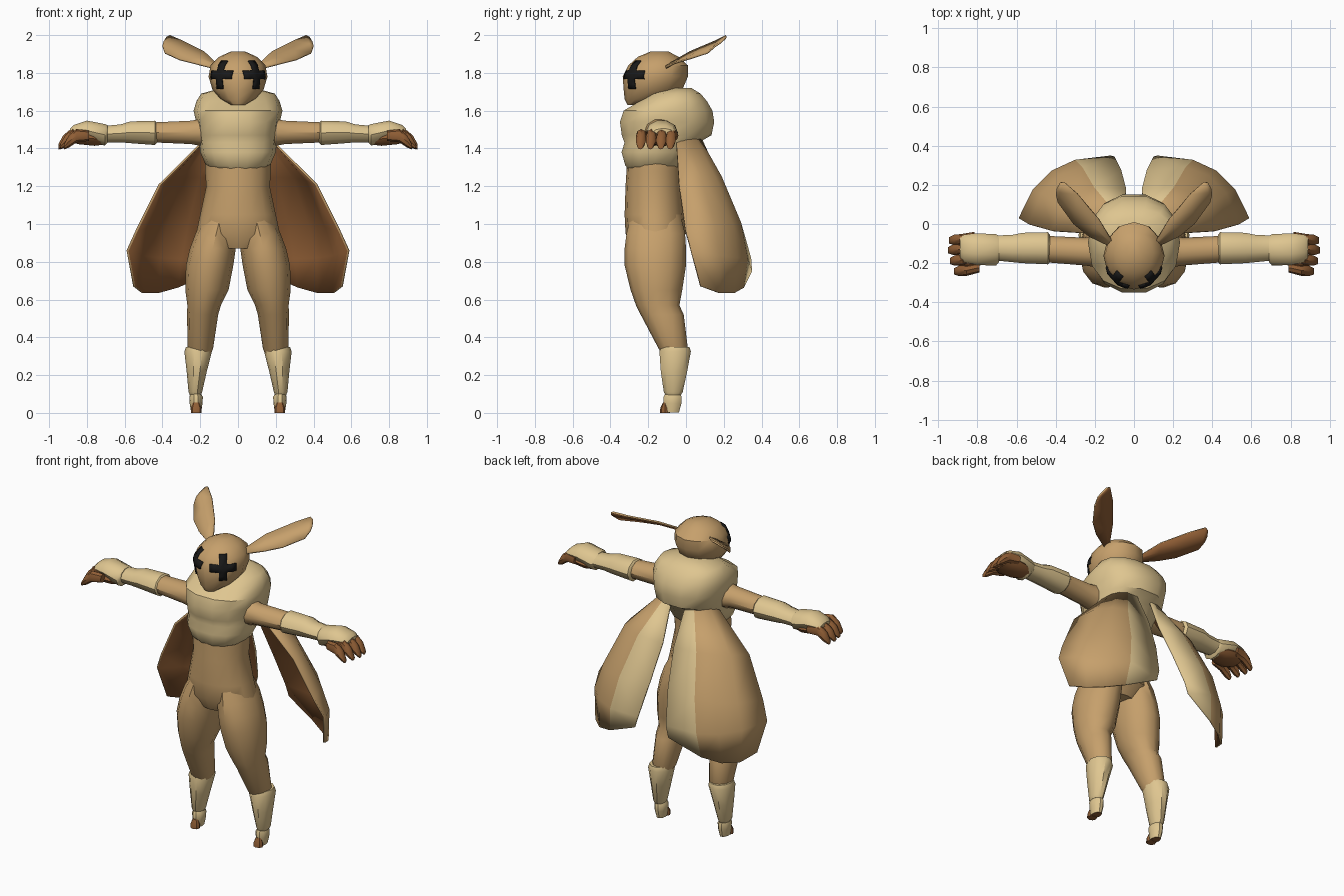
import bpy, bmesh, math
from mathutils import Vector
from mathutils.bvhtree import BVHTree

if "Cube" in bpy.data.objects:
    bpy.data.objects.remove(bpy.data.objects["Cube"])


def material(name, rgb):
    m = bpy.data.materials.new(name)
    m.diffuse_color = [c ** 2.2 for c in rgb] + [1]
    m.use_nodes = True
    m.node_tree.nodes["Principled BSDF"].inputs["Base Color"].default_value = m.diffuse_color
    return m


TAN = material("tan", (.77, .62, .42))
CREAM = material("cream", (.87, .77, .56))
BROWN = material("brown", (.56, .37, .22))
BLACK = material("black", (.12, .12, .12))


def finish(name, bm, mats, mirror=False, angle=40):
    me = bpy.data.meshes.new(name)
    bm.to_mesh(me)
    bm.free()
    for m in mats:
        me.materials.append(m)
    ob = bpy.data.objects.new(name, me)
    bpy.context.collection.objects.link(ob)
    bpy.ops.object.select_all(action='DESELECT')
    ob.select_set(True)
    bpy.context.view_layer.objects.active = ob
    bpy.ops.object.shade_smooth_by_angle(angle=math.radians(angle))
    if mirror:
        ob.modifiers.new("mirror", 'MIRROR').use_mirror_merge = False
    return ob


def loft(name, mats, rings, axis='z', n=12, power=1.0, mirror=False, rule=None):
    """Skin oval rings (t, a0, a1, b0, b1); a,b are x,y along z, or y,z along x."""
    bm = bmesh.new()
    loops = []
    for t, a0, a1, b0, b1 in rings:
        loop = []
        for i in range(n):
            w = 2 * math.pi * i / n
            c, s = math.cos(w), math.sin(w)
            a = (a0 + a1) / 2 + (a1 - a0) / 2 * math.copysign(abs(c) ** power, c)
            b = (b0 + b1) / 2 + (b1 - b0) / 2 * math.copysign(abs(s) ** power, s)
            loop.append(bm.verts.new((a, b, t) if axis == 'z' else (t, a, b)))
        loops.append(loop)
    for p, q in zip(loops, loops[1:]):
        for i in range(n):
            j = (i + 1) % n
            bm.faces.new((p[i], p[j], q[j], q[i]))
    bm.faces.new(loops[0])
    bm.faces.new(loops[-1])
    bmesh.ops.recalc_face_normals(bm, faces=bm.faces)
    if rule:
        for f in bm.faces:
            f.material_index = rule(f)
    return finish(name, bm, mats, mirror)


def sheet(name, mats, rows, outward, thickness, offset, strip=None):
    """Grid of points, thickened; the hidden side takes the later materials."""
    bm = bmesh.new()
    g = [[bm.verts.new(p) for p in r] for r in rows]
    for r, s in zip(g, g[1:]):
        for i in range(len(r) - 1):
            f = bm.faces.new((r[i], r[i + 1], s[i + 1], s[i]))
            f.material_index = 1 if i == strip else 0
    bm.normal_update()
    if sum((f.normal.dot(Vector(outward)) for f in bm.faces)) < 0:
        bmesh.ops.reverse_faces(bm, faces=bm.faces)
    ob = finish(name, bm, mats, angle=25)
    so = ob.modifiers.new("thickness", 'SOLIDIFY')
    so.thickness, so.offset, so.material_offset = thickness, -1, offset
    ob.modifiers.new("mirror", 'MIRROR').use_mirror_merge = False


# torso and fluffy chest
loft("torso", [TAN], [
    (.87, -.13, .13, -.28, -.06), (.95, -.222, .222, -.32, 0), (1.05, -.20, .20, -.325, -.01),
    (1.2, -.168, .168, -.32, -.02), (1.28, -.175, .175, -.315, -.02), (1.42, -.17, .17, -.31, 0)], n=16)
loft("chest_fluff", [CREAM], [
    (1.28, -.12, .12, -.30, -.05), (1.31, -.17, .17, -.325, -.01), (1.38, -.20, .20, -.345, .03),
    (1.43, -.205, .205, -.33, .07), (1.47, -.212, .212, -.345, .14), (1.54, -.222, .222, -.355, .155),
    (1.60, -.235, .235, -.335, .145), (1.65, -.22, .22, -.25, .115), (1.69, -.195, .195, -.19, .08),
    (1.72, -.09, .09, -.10, .03)], n=14, power=.85)

# head
head = loft("head", [TAN], [
    (1.63, -.04, .04, -.31, -.22), (1.66, -.09, .09, -.325, -.10), (1.71, -.135, .135, -.33, -.02),
    (1.78, -.156, .156, -.335, .01), (1.84, -.145, .145, -.305, .01), (1.885, -.10, .10, -.255, -.04),
    (1.912, -.04, .04, -.19, -.09)])

# cross-shaped eyes laid onto the head surface
tree = BVHTree.FromPolygons([v.co for v in head.data.vertices],
                            [list(p.vertices) for p in head.data.polygons])
normal = Vector((.6, -.79, .08)).normalized()
side = Vector((0, 0, 1)).cross(normal).normalized()
up = normal.cross(side)
steps = [-.077, -.05, -.023, 0, .023, .05, .077]
bm = bmesh.new()
grid = {}
for i, a in enumerate(steps):
    for j, b in enumerate(steps):
        start = Vector((.088, -.275, 1.79)) + side * a + up * b + normal * .3
        hit = tree.ray_cast(start, -normal)[0]
        if hit:
            grid[i, j] = bm.verts.new(hit + normal * .008)
for i in range(6):
    for j in range(6):
        key = [(i, j), (i + 1, j), (i + 1, j + 1), (i, j + 1)]
        if (i in (2, 3) or j in (2, 3)) and all(k in grid for k in key):
            bm.faces.new([grid[k] for k in key])
bmesh.ops.delete(bm, geom=[v for v in bm.verts if not v.link_faces], context='VERTS')
bm.normal_update()
eye = finish("eyes", bm, [BLACK])
eye.modifiers.new("thickness", 'SOLIDIFY').thickness = .008
eye.modifiers.new("mirror", 'MIRROR').use_mirror_merge = False

# leaf-shaped antennae: back edge, middle rib, front edge
sheet("antennae", [TAN, BROWN], [
    [(.10, -.11, 1.84), (.105, -.12, 1.835), (.115, -.12, 1.825)],
    [(.18, .02, 1.915), (.20, -.02, 1.88), (.23, -.065, 1.855)],
    [(.29, .15, 1.97), (.30, .07, 1.92), (.31, .00, 1.875)],
    [(.36, .21, 2.0), (.38, .16, 1.955), (.39, .11, 1.91)],
    [(.38, .207, 1.99), (.395, .18, 1.965), (.40, .15, 1.945)]], (0, -.5, 1), .01, 1)

# curved wing cases: outer edge, middle, inner edge of each row
wing = [((.20, -.05, 1.43), (.14, .05, 1.46), (.05, .09, 1.44)),
        ((.42, -.035, 1.21), (.29, .16, 1.25), (.04, .18, 1.24)),
        ((.54, .0, .97), (.37, .255, 1.0), (.065, .275, 1.02)),
        ((.59, .03, .86), (.41, .28, .82), (.10, .345, .82)),
        ((.555, .08, .67), (.42, .26, .635), (.12, .35, .75))]
rows = []
for o, m, e in wing:
    o, m, e = Vector(o), Vector(m), Vector(e)
    c = m * 2 - (o + e) / 2
    rows.append([o * (1 - t) ** 2 + c * 2 * t * (1 - t) + e * t * t for t in (0, .25, .48, .7, 1)])
sheet("wing_cases", [TAN, CREAM, BROWN, BROWN], rows, (.5, 1, .3), .012, 2, strip=3)

# legs, boots and toes
loft("legs", [TAN], [
    (.30, .15, .25, -.12, -.01), (.34, .132, .266, -.145, .01), (.52, .105, .27, -.24, -.012),
    (.57, .09, .268, -.265, -.035), (.65, .05, .279, -.293, -.02), (.78, .025, .276, -.325, 0),
    (.87, .012, .255, -.325, 0), (.95, .005, .225, -.315, -.005), (1.05, .01, .17, -.29, -.03)],
    mirror=True)
loft("boots", [CREAM], [
    (.095, .195, .255, -.11, -.025), (.11, .19, .262, -.12, -.015), (.22, .165, .272, -.137, .01),
    (.325, .138, .284, -.145, .03), (.35, .145, .275, -.135, .022)], n=10, mirror=True)
loft("feet", [CREAM, BROWN], [
    (.003, .195, .248, -.115, -.035), (.05, .188, .256, -.12, -.022), (.085, .186, .258, -.122, -.02),
    (.105, .20, .25, -.11, -.03)], n=10, mirror=True, rule=lambda f: int(f.normal.z < -.9))
loft("toes", [BROWN], [
    (0, .192, .25, -.138, -.085), (.025, .192, .25, -.136, -.088), (.055, .205, .238, -.122, -.10)],
    n=8, mirror=True)

# arms, sleeves, cuffs
loft("arms", [TAN], [
    (.14, -.23, -.05, 1.40, 1.57), (.25, -.212, -.07, 1.42, 1.55), (.46, -.195, -.06, 1.43, 1.54)],
    'x', n=10, mirror=True)
loft("sleeves", [CREAM], [
    (.43, -.195, -.055, 1.425, 1.54), (.44, -.206, -.042, 1.415, 1.55), (.57, -.20, -.045, 1.425, 1.546),
    (.62, -.195, -.055, 1.43, 1.53), (.72, -.185, -.06, 1.43, 1.52)], 'x', n=10, mirror=True)
loft("cuffs", [CREAM], [
    (.69, -.195, -.06, 1.43, 1.525), (.705, -.212, -.052, 1.412, 1.532), (.80, -.21, -.048, 1.44, 1.55),
    (.87, -.195, -.055, 1.465, 1.525), (.89, -.17, -.07, 1.475, 1.505)], 'x', n=10, mirror=True)

# hands: palm and four curled fingers
loft("palms", [BROWN], [
    (.705, -.17, -.08, 1.42, 1.46), (.76, -.205, -.055, 1.412, 1.49), (.84, -.225, -.055, 1.42, 1.50),
    (.88, -.21, -.06, 1.43, 1.50)], 'x', n=10, mirror=True)
for i, (y, dx) in enumerate([(-.08, -.005), (-.13, 0), (-.185, -.01), (-.238, -.03)]):
    loft("finger_%d" % (i + 1), [BROWN], [
        (.82 + dx, y - .01, y + .04, 1.44, 1.495), (.885 + dx, y - .027, y + .029, 1.432, 1.503),
        (.925 + dx, y - .028, y + .025, 1.405, 1.47), (.95 + dx, y - .02, y + .012, 1.395, 1.425)],
        'x', n=8, mirror=True)
